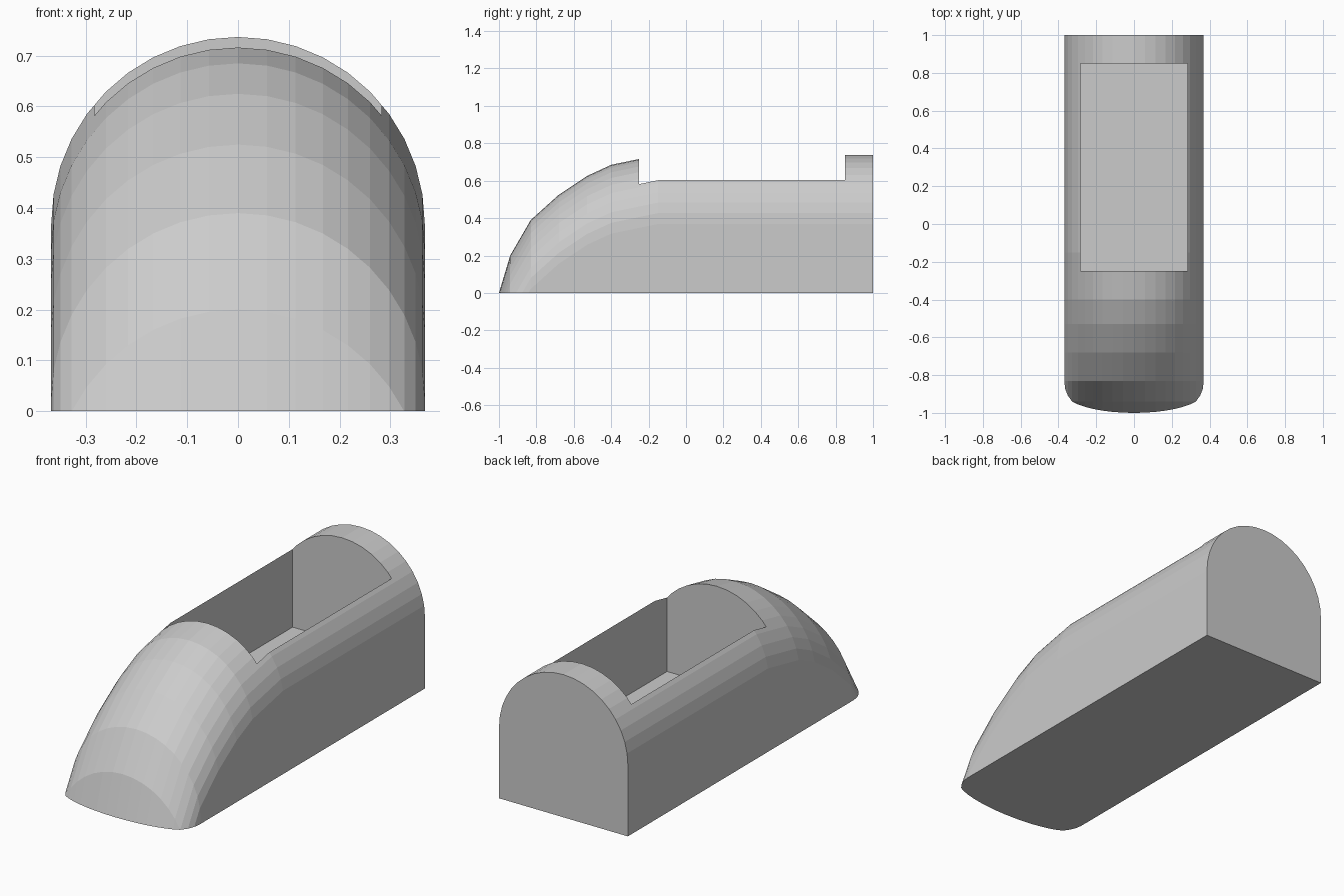
import bpy, bmesh, math

cube = bpy.data.objects.get("Cube")
if cube:
    bpy.data.objects.remove(cube, do_unlink=True)

RADIUS = 0.368
SEGMENTS = 20
# Crown line from nose to tail as (y, height of arch top)
CROWN = [(-1.03, -0.1), (-0.94, 0.2), (-0.83, 0.39), (-0.68, 0.525),
         (-0.53, 0.625), (-0.4, 0.685), (-0.15, 0.737), (1.0, 0.737)]

grey = bpy.data.materials.new("plain grey")
grey.use_nodes = True
colour = (0.6, 0.6, 0.6, 1)
grey.diffuse_color = colour
grey.node_tree.nodes["Principled BSDF"].inputs["Base Color"].default_value = colour


def make_object(name, bm):
    bmesh.ops.recalc_face_normals(bm, faces=bm.faces)
    mesh = bpy.data.meshes.new(name)
    bm.to_mesh(mesh)
    bm.free()
    mesh.materials.append(grey)
    obj = bpy.data.objects.new(name, mesh)
    bpy.context.collection.objects.link(obj)
    return obj


def arch_ring(bm, y, top):
    # Half circle on straight legs that run below the ground
    points = [(-RADIUS, -1)]
    for i in range(SEGMENTS + 1):
        a = math.pi * i / SEGMENTS
        points.append((-RADIUS * math.cos(a), top - RADIUS + RADIUS * math.sin(a)))
    points.append((RADIUS, -1))
    return [bm.verts.new((x, y, z)) for x, z in points]


# Body: the arch swept down the nose, then trimmed level at the ground
bm = bmesh.new()
rings = [arch_ring(bm, y, top) for y, top in CROWN]
for a, b in zip(rings, rings[1:]):
    for i in range(len(a)):
        j = (i + 1) % len(a)
        bm.faces.new((a[i], a[j], b[j], b[i]))
bm.faces.new(rings[0])
bm.faces.new(rings[-1])
bmesh.ops.recalc_face_normals(bm, faces=bm.faces)
cut = bmesh.ops.bisect_plane(bm, geom=bm.verts[:] + bm.edges[:] + bm.faces[:],
                             plane_co=(0, 0, 0), plane_no=(0, 0, -1), clear_outer=True)
edges = [e for e in cut["geom_cut"] if isinstance(e, bmesh.types.BMEdge)]
bmesh.ops.contextual_create(bm, geom=edges)
body = make_object("hollowed_body", bm)

# Cockpit opening: a box cut down to the floor
bm = bmesh.new()
bmesh.ops.create_cube(bm, size=1)
bmesh.ops.scale(bm, vec=(0.566, 1.1, 0.8), verts=bm.verts)
bmesh.ops.translate(bm, vec=(0, 0.3, 0.6), verts=bm.verts)
cutter = make_object("opening_cutter", bm)
cutter.hide_render = True

boolean = body.modifiers.new("opening", 'BOOLEAN')
boolean.operation = 'DIFFERENCE'
boolean.solver = 'EXACT'
boolean.object = cutter
bpy.context.view_layer.objects.active = body
bpy.ops.object.modifier_apply(modifier=boolean.name)
bpy.data.objects.remove(cutter, do_unlink=True)
